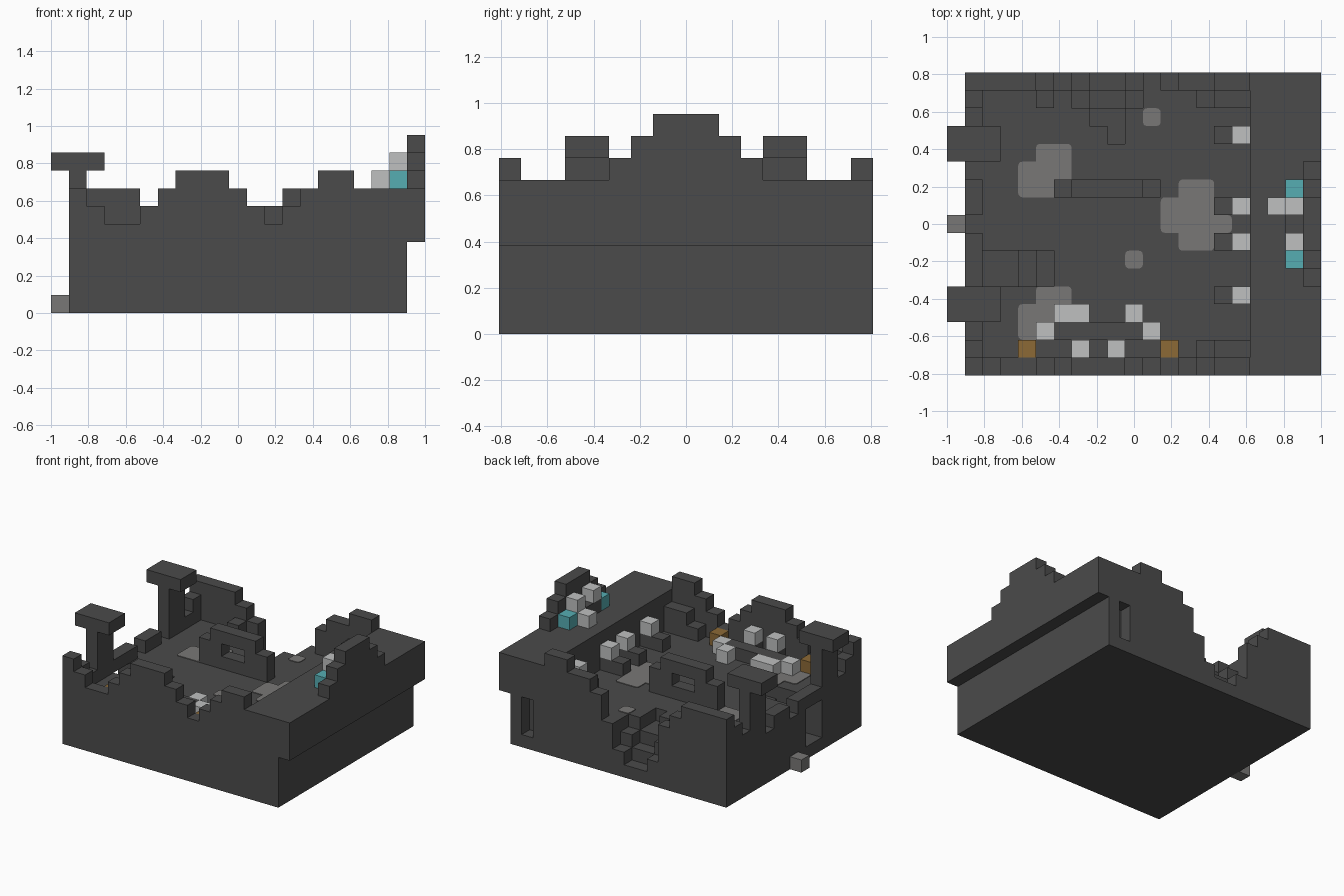
import bpy
import bmesh

U = 2 / 21                      # size of one block
OX, OY = -1.0, -17 * U / 2      # corner of the block grid
FLOOR, DECK = 4, 7              # courtyard and platform levels

cube = bpy.data.objects.get("Cube")
if cube:
    bpy.data.objects.remove(cube)


def material(name, r, g, b):
    m = bpy.data.materials.new(name)
    m.use_nodes = True
    m.diffuse_color = (r, g, b, 1)
    m.node_tree.nodes["Principled BSDF"].inputs["Base Color"].default_value = (r, g, b, 1)
    return m


DARK = material("dark stone", 0.07, 0.07, 0.07)
GREY = material("grey stone", 0.19, 0.187, 0.182)
BONE = material("pale bone", 0.52, 0.53, 0.53)
TEAL = material("teal", 0.093, 0.42, 0.45)
WOOD = material("brown wood", 0.262, 0.144, 0.037)

parts = {}      # part name -> (material, set of cells)
solid = {}      # cell -> part name


def fill(name, mat, xs, ys, zs):
    """Add a box of blocks, each range being (first, end)."""
    cells = parts.setdefault(name, (mat, set()))[1]
    for x in range(*xs):
        for y in range(*ys):
            for z in range(*zs):
                if (x, y, z) not in solid:
                    solid[x, y, z] = name
                    cells.add((x, y, z))


def carve(xs, ys, zs):
    """Cut a box of blocks away."""
    for x in range(*xs):
        for y in range(*ys):
            for z in range(*zs):
                name = solid.pop((x, y, z), None)
                if name:
                    parts[name][1].discard((x, y, z))


def one(name, mat, x, y, z):
    fill(name, mat, (x, x + 1), (y, y + 1), (z, z + 1))


# Base and overhanging platform
fill("base", DARK, (1, 20), (0, 17), (0, FLOOR))
fill("platform", DARK, (17, 21), (0, 17), (FLOOR, DECK))

# Ruined walls, each given by its block heights
for i, h in enumerate("7655678887656788"):
    fill("front_wall", DARK, (i + 1, i + 2), (0, 1), (FLOOR, int(h)))
for i, h in enumerate("7777652112467788"):
    fill("back_wall", DARK, (i + 1, i + 2), (16, 17), (FLOOR, int(h)))
    carve((i + 1, i + 2), (16, 17), (int(h), FLOOR))
for j, h in enumerate("76588555455488567"):
    fill("left_wall", DARK, (1, 2), (j, j + 1), (FLOOR, int(h)))

# Column caps
for y in (3, 12):
    fill("column_cap", DARK, (0, 3), (y, y + 2), (8, 9))

# Rubble slope inside the back breach
for x, y, h in ((7, 15, 3), (8, 15, 2), (9, 15, 2), (10, 15, 3),
                (8, 14, 3), (9, 14, 3), (9, 13, 3)):
    carve((x, x + 1), (y, y + 1), (h, FLOOR))

# Doorway, stairwell and back niche
carve((1, 4), (5, 7), (1, FLOOR))
carve((4, 5), (5, 7), (2, FLOOR))
carve((5, 6), (5, 7), (3, FLOOR))
carve((18, 19), (16, 17), (1, FLOOR))

# Stepped piles beside the platform
for y in (1, 15):
    for x, h in ((14, 5), (15, 6), (16, 6)):
        fill("rubble_pile", DARK, (x, x + 1), (y, y + 1), (FLOOR, h))
one("rubble_pile", DARK, 5, 15, FLOOR)

# Inner wall with its window
fill("inner_wall", DARK, (6, 12), (10, 11), (FLOOR, 6))
fill("inner_wall", DARK, (7, 11), (10, 11), (6, 7))
carve((8, 10), (10, 11), (5, 6))

# Throne back, arms and seat, with the seated figure
for k in range(3):
    fill("throne_back", DARK, (20, 21), (5 + k, 12 - k), (DECK + k, DECK + k + 1))
fill("throne_seat", DARK, (19, 20), (7, 10), (DECK, 8))
for y in (6, 10):
    one("throne_arm", TEAL, 19, y, DECK)
for x, y, z in ((19, 7, 8), (19, 9, 8), (18, 9, DECK)):
    one("throne_bones", BONE, x, y, z)

# Row of seats with pale tops in front of the platform
for y in (4, 7, 9, 13):
    fill("seat", DARK, (15, 17), (y, y + 1), (FLOOR, 5))
    one("seat_top", BONE, 16, y, 5)

# Table, stools and chests by the front wall
fill("table", DARK, (6, 11), (2, 3), (FLOOR, 5))
for x, y in ((6, 3), (7, 3), (10, 3), (5, 2), (11, 2)):
    one("stool", BONE, x, y, FLOOR)
for x in (7, 9):
    one("bench", DARK, x, 1, FLOOR)
    one("bench_top", BONE, x, 1, 5)
for x in (4, 12):
    one("chest", WOOD, x, 1, FLOOR)

# Loose stone outside
one("loose_stone", GREY, 0, 8, 0)

# Turn each part into a mesh of its exposed block faces
SIDES = [(axis, s) for axis in range(3) for s in (0, 1)]
for name, (mat, cells) in parts.items():
    bm = bmesh.new()
    for c in sorted(cells):
        for axis, s in SIDES:
            n = list(c)
            n[axis] += 2 * s - 1
            if tuple(n) in solid:
                continue
            a, b = (axis + 1) % 3, (axis + 2) % 3
            ring = []
            for da, db in ((0, 0), (1, 0), (1, 1), (0, 1)):
                p = list(c)
                p[axis] += s
                p[a] += da
                p[b] += db
                ring.append(bm.verts.new((OX + p[0] * U, OY + p[1] * U, p[2] * U)))
            bm.faces.new(ring if s else ring[::-1])
    bmesh.ops.remove_doubles(bm, verts=bm.verts, dist=U / 100)
    mesh = bpy.data.meshes.new(name)
    bm.to_mesh(mesh)
    bm.free()
    mesh.materials.append(mat)
    bpy.context.collection.objects.link(bpy.data.objects.new(name, mesh))


def floor_patch(x0, x1, y0, y1):
    """Thin plate on the floor with rounded corners."""
    bm = bmesh.new()
    bmesh.ops.create_cube(bm, size=1)
    for v in bm.verts:
        v.co.x = OX + U * (x0 if v.co.x < 0 else x1)
        v.co.y = OY + U * (y0 if v.co.y < 0 else y1)
        v.co.z = FLOOR * U + (0 if v.co.z < 0 else 0.005)
    upright = [e for e in bm.edges if abs(e.verts[0].co.z - e.verts[1].co.z) > 0.001]
    bmesh.ops.bevel(bm, geom=upright, offset=0.022, segments=3, profile=0.5, affect='EDGES')
    mesh = bpy.data.meshes.new("floor_patch")
    bm.to_mesh(mesh)
    bm.free()
    mesh.materials.append(GREY)
    bpy.context.collection.objects.link(bpy.data.objects.new("floor_patch", mesh))


# Worn patches of the courtyard floor
for y in (2, 10):
    floor_patch(5, 7, y, y + 3)
    floor_patch(4, 7, y, y + 2)
floor_patch(13, 15, 7, 11)
floor_patch(12, 15, 8, 10)
floor_patch(13, 16, 8, 9)
floor_patch(10, 11, 6, 7)
floor_patch(11, 12, 14, 15)
